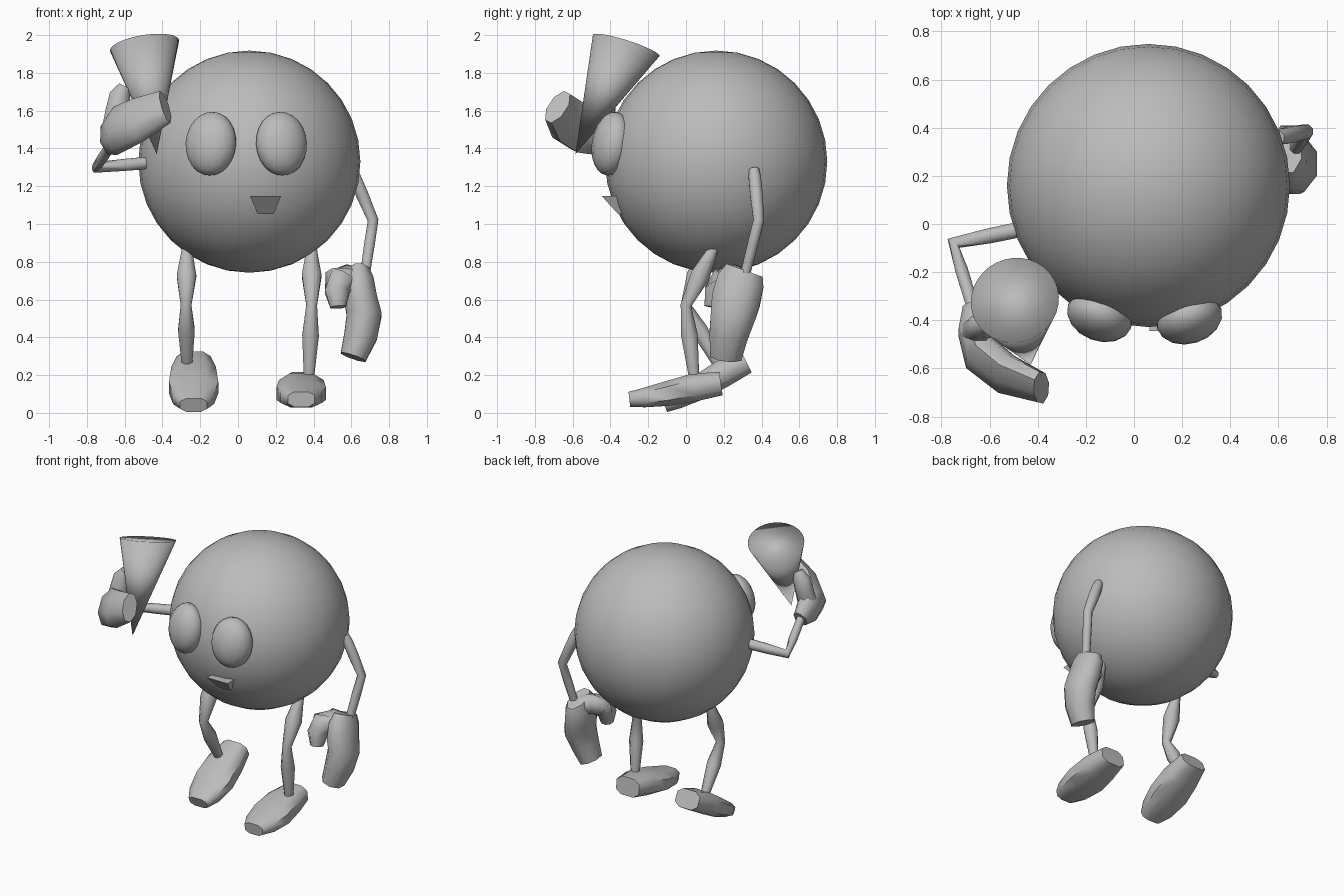
import bpy, bmesh, math
from mathutils import Vector, Matrix

cube = bpy.data.objects.get("Cube")
if cube:
    bpy.data.objects.remove(cube, do_unlink=True)

grey = bpy.data.materials.new("plain_grey")
grey.use_nodes = True
grey.diffuse_color = (0.5, 0.5, 0.5, 1)
grey.node_tree.nodes["Principled BSDF"].inputs["Base Color"].default_value = (0.5, 0.5, 0.5, 1)


def finish(name, bm, smooth=60, matrix=None):
    """Turn a bmesh into a shaded object."""
    if matrix:
        bm.transform(matrix)
    bmesh.ops.recalc_face_normals(bm, faces=bm.faces)
    mesh = bpy.data.meshes.new(name)
    bm.to_mesh(mesh)
    bm.free()
    mesh.materials.append(grey)
    obj = bpy.data.objects.new(name, mesh)
    bpy.context.collection.objects.link(obj)
    if smooth:
        bpy.ops.object.select_all(action='DESELECT')
        obj.select_set(True)
        bpy.context.view_layer.objects.active = obj
        bpy.ops.object.shade_smooth_by_angle(angle=math.radians(smooth))
    return obj


def ball(name, segments, rings, matrix):
    bm = bmesh.new()
    bmesh.ops.create_uvsphere(bm, u_segments=segments, v_segments=rings, radius=1)
    finish(name, bm, 180, matrix)


def loft(name, stations, side, sides=8, square=1.0, matrix=None):
    """Skin rings of (centre, half width along side, half thickness)."""
    bm = bmesh.new()
    points = [Vector(s[0]) for s in stations]
    rings = []
    for i, (_, a, b) in enumerate(stations):
        t = (points[min(i + 1, len(points) - 1)] - points[max(i - 1, 0)]).normalized()
        u = Vector(side)
        u = (u - t * u.dot(t)).normalized()
        v = t.cross(u)
        ring = []
        for k in range(sides):
            ang = math.tau * (k + 0.5) / sides
            c, s = math.cos(ang), math.sin(ang)
            c = math.copysign(abs(c) ** square, c)
            s = math.copysign(abs(s) ** square, s)
            ring.append(bm.verts.new(points[i] + u * a * c + v * b * s))
        rings.append(ring)
    for r, q in zip(rings, rings[1:]):
        for k in range(sides):
            n = (k + 1) % sides
            bm.faces.new((r[k], r[n], q[n], q[k]))
    bm.faces.new(rings[0])
    bm.faces.new(rings[-1])
    return finish(name, bm, 60, matrix)


def limb(name, start, joint, end, thick, thin, side):
    """Two bulging segments that narrow at the joint."""
    a, b, c = Vector(start), Vector(joint), Vector(end)
    stations = [(a, thin, thin), (a.lerp(b, 0.15), thin * 1.25, thin * 1.25),
                (a.lerp(b, 0.5), thick, thick), (b, thin * 1.1, thin * 1.1),
                (b.lerp(c, 0.4), thick * 0.85, thick * 0.85), (c, thin, thin)]
    loft(name, stations, side)


# Body
centre = Vector((0.06, 0.16, 1.33))
radius = 0.588
ball("body", 32, 16, Matrix.Translation(centre) @ Matrix.Scale(radius, 4))

# Eyes lie on the body surface and face outward
for name, x in (("right_eye", -0.143), ("left_eye", 0.23)):
    dx, dz = x - centre.x, 1.425 - centre.z
    d = Vector((dx, -math.sqrt(radius ** 2 - dx * dx - dz * dz), dz))
    turn = d.to_track_quat('-Y', 'Z').to_matrix().to_4x4()
    ball(name, 16, 12, Matrix.Translation(centre + d) @ turn @ Matrix.Diagonal((0.14, 0.1, 0.17, 1)))

# Mouth wedge
bm = bmesh.new()
for half, y, z in ((0.082, -0.445, 1.147), (0.082, -0.35, 1.147),
                   (0.042, -0.36, 1.053), (0.042, -0.32, 1.053)):
    for s in (-1, 1):
        bm.verts.new((0.146 + s * half, y, z))
bmesh.ops.convex_hull(bm, input=bm.verts)
finish("mouth", bm, 0)

# Arms
limb("left_arm", (0.6, 0.36, 1.29), (0.715, 0.385, 1.02), (0.67, 0.31, 0.72), 0.036, 0.028, (0, 1, 0))
limb("right_arm", (-0.46, -0.02, 1.325), (-0.75, -0.08, 1.3), (-0.665, -0.36, 1.43), 0.034, 0.028, (0, 0, 1))

# Left hand: mitten and thumb
loft("left_hand", [((0.64, 0.31, 0.755), 0.11, 0.06), ((0.64, 0.29, 0.70), 0.135, 0.085),
                   ((0.65, 0.265, 0.60), 0.14, 0.095), ((0.668, 0.25, 0.52), 0.13, 0.1),
                   ((0.65, 0.225, 0.41), 0.11, 0.095), ((0.61, 0.21, 0.295), 0.09, 0.075)],
     (0, 1, 0))
loft("left_thumb", [((0.65, 0.28, 0.69), 0.08, 0.07), ((0.575, 0.25, 0.715), 0.085, 0.07),
                    ((0.535, 0.20, 0.70), 0.075, 0.085), ((0.525, 0.155, 0.64), 0.065, 0.07),
                    ((0.53, 0.14, 0.56), 0.045, 0.045)], (0, 1, 0.3))

# Right hand: fingers curl around the cone
loft("right_hand", [((-0.665, -0.35, 1.425), 0.06, 0.05), ((-0.665, -0.44, 1.47), 0.12, 0.07),
                    ((-0.635, -0.54, 1.50), 0.135, 0.08), ((-0.53, -0.625, 1.55), 0.13, 0.075),
                    ((-0.385, -0.68, 1.62), 0.1, 0.055)], (0, 0.45, 0.9))
loft("right_thumb", [((-0.655, -0.45, 1.5), 0.07, 0.06), ((-0.64, -0.43, 1.6), 0.065, 0.06),
                     ((-0.625, -0.42, 1.68), 0.06, 0.055), ((-0.6, -0.42, 1.73), 0.035, 0.03)],
     (1, 0, 0))

# Cone held point down
bm = bmesh.new()
turn = Vector((-0.15, 0.3, 0.94)).to_track_quat('Z', 'Y')
mouth_centre = Vector((-0.495, -0.317, 1.945))
rim = [bm.verts.new(mouth_centre + turn @ Vector((0.185 * math.cos(a), 0.185 * math.sin(a), 0)))
       for a in (math.tau * k / 32 for k in range(32))]
tip = bm.verts.new((-0.43, -0.585, 1.37))
bm.faces.new(rim)
for k in range(32):
    bm.faces.new((rim[k], rim[k - 1], tip))
finish("cone", bm, 180)

# Legs
limb("left_leg", (0.39, 0.15, 0.88), (0.39, 0.0, 0.57), (0.375, 0.045, 0.17), 0.056, 0.028, (1, 0, 0))
limb("right_leg", (-0.27, 0.11, 0.88), (-0.275, 0.0, 0.57), (-0.27, 0.18, 0.24), 0.056, 0.028, (1, 0, 0))

# Feet, described from the heel; the right one is tipped onto its toes
foot = [((0, 0, 0), 0.095, 0.066), ((0, -0.14, -0.02), 0.125, 0.078),
        ((0, -0.28, -0.052), 0.138, 0.07), ((0, -0.41, -0.075), 0.115, 0.054),
        ((0, -0.485, -0.083), 0.075, 0.042)]
for name, heel, pitch in (("left_foot", (0.335, 0.185, 0.155), 0),
                          ("right_foot", (-0.235, 0.32, 0.27), 18)):
    loft(name, foot, (1, 0, 0), 8, 0.7,
         Matrix.Translation(heel) @ Matrix.Rotation(math.radians(pitch), 4, 'X'))
